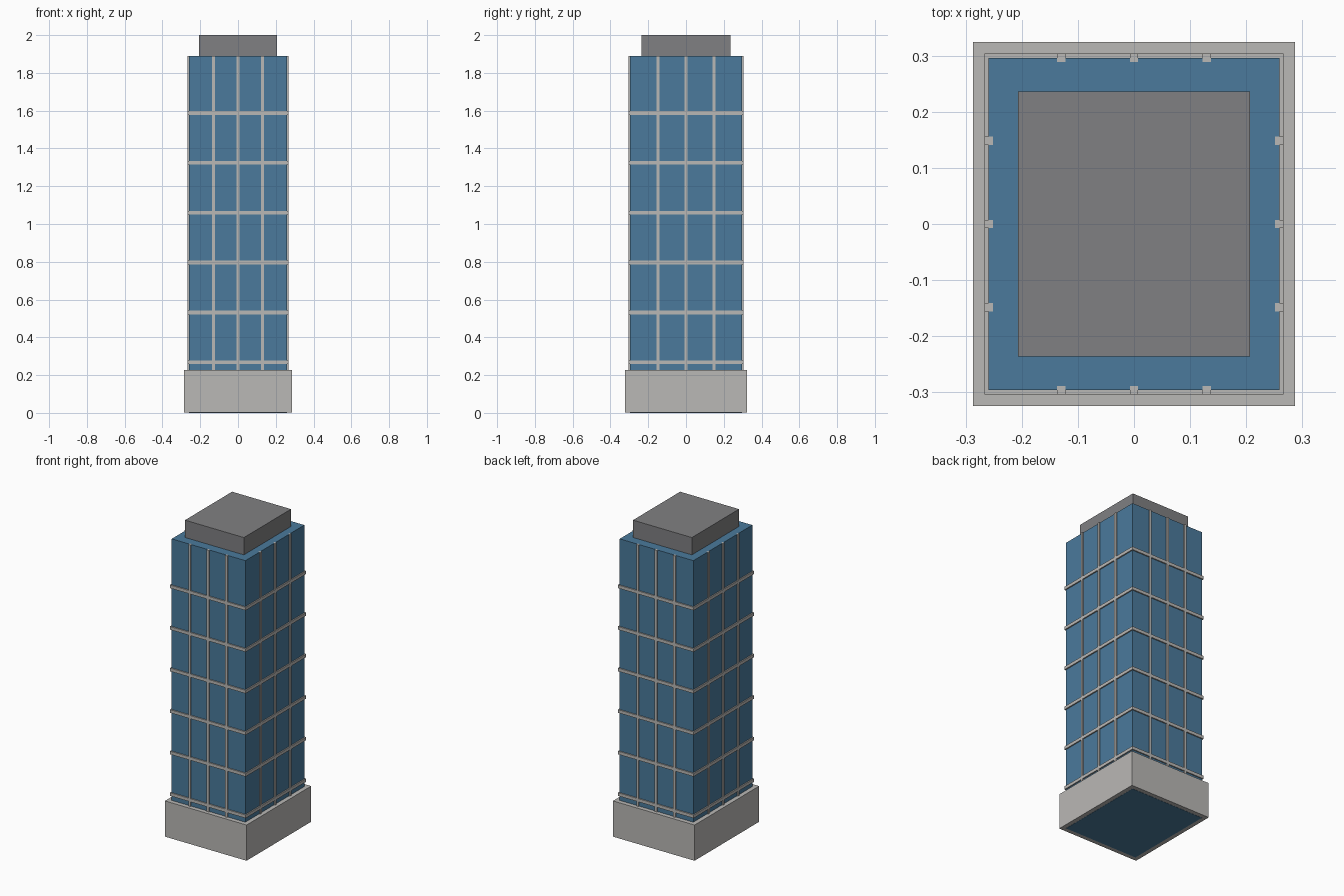
import bpy

default = bpy.data.objects.get("Cube")
if default:
    bpy.data.objects.remove(default, do_unlink=True)


def material(name, rgb):
    m = bpy.data.materials.new(name)
    m.use_nodes = True
    m.diffuse_color = (*rgb, 1)
    m.node_tree.nodes["Principled BSDF"].inputs["Base Color"].default_value = (*rgb, 1)
    return m


glass = material("blue glass", (0.069, 0.195, 0.332))
stone = material("pale stone", (0.49, 0.48, 0.465))
roof_grey = material("roof grey", (0.216, 0.216, 0.223))


def box(name, x, y, half_x, half_y, z0, z1, mat):
    """Box centred on (x, y), spanning z0 to z1."""
    bpy.ops.mesh.primitive_cube_add(size=2, location=(x, y, (z0 + z1) / 2))
    ob = bpy.context.object
    ob.name = name
    ob.scale = (half_x, half_y, (z1 - z0) / 2)
    bpy.ops.object.transform_apply(location=False, rotation=False, scale=True)
    ob.data.materials.append(mat)
    return ob


TX, TY, TOP, BASE = 0.259, 0.296, 1.89, 0.228
BAR = 0.0075  # half width of the trim bars

# Main masses; the glass core reaches the ground through the plinth
box("tower", 0, 0, TX, TY, 0, TOP, glass)
box("plinth", 0, 0, 0.287, 0.324, 0.001, BASE, stone)
box("roof_block", 0, 0, 0.207, 0.2365, TOP, 2, roof_grey)

# Floor bands running round the tower
for i in range(6):
    z = 0.268 + i * 0.264
    box(f"floor_band_{i + 1}", 0, 0, TX + BAR, TY + BAR, z - 0.01, z + 0.01, stone)

# Vertical mullions at the quarter points of every side
for i in (-1, 0, 1):
    for side, name in ((-1, "a"), (1, "b")):
        box(f"mullion_x_{name}_{i + 2}", i * TX / 2, side * TY, BAR, BAR, BASE - 0.02, TOP, stone)
        box(f"mullion_y_{name}_{i + 2}", side * TX, i * TY / 2, BAR, BAR, BASE - 0.02, TOP, stone)
